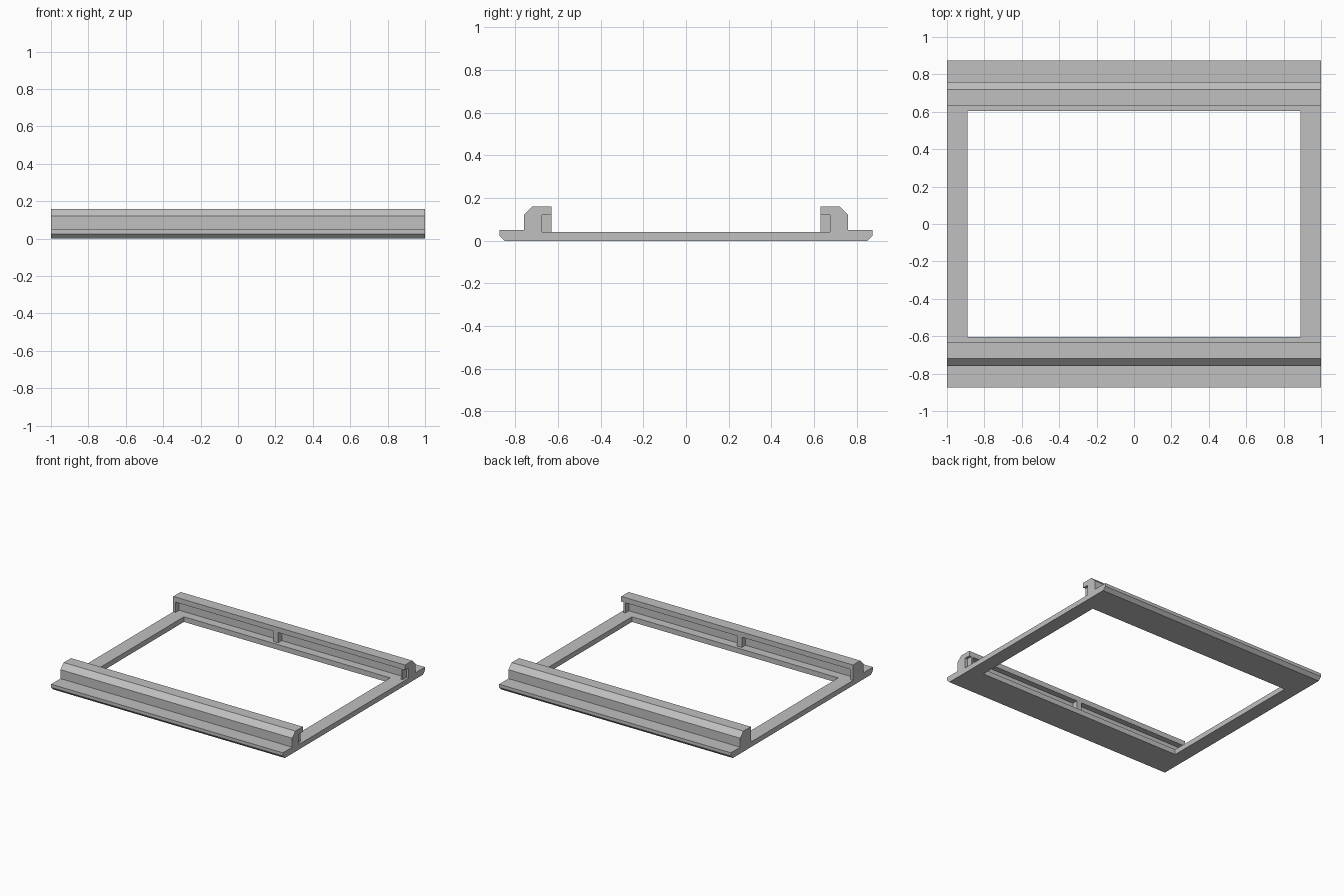
import bpy
import bmesh

default_cube = bpy.data.objects.get("Cube")
if default_cube:
    bpy.data.objects.remove(default_cube, do_unlink=True)

# Single plain grey finish
GREY = (0.53, 0.53, 0.53, 1)
grey = bpy.data.materials.new("plain grey")
grey.use_nodes = True
grey.diffuse_color = GREY
grey.node_tree.nodes["Principled BSDF"].inputs["Base Color"].default_value = GREY


def extrude_profile(name, profile, x0, x1):
    """Extrude a closed (y, z) outline along x."""
    bm = bmesh.new()
    face = bm.faces.new([bm.verts.new((x0, y, z)) for y, z in profile])
    result = bmesh.ops.extrude_face_region(bm, geom=[face])
    moved = [g for g in result["geom"] if isinstance(g, bmesh.types.BMVert)]
    bmesh.ops.translate(bm, verts=moved, vec=(x1 - x0, 0, 0))
    bmesh.ops.recalc_face_normals(bm, faces=bm.faces)
    mesh = bpy.data.meshes.new(name)
    bm.to_mesh(mesh)
    bm.free()
    mesh.materials.append(grey)
    obj = bpy.data.objects.new(name, mesh)
    bpy.context.collection.objects.link(obj)
    return obj


def rectangle(y0, y1, z0, z1):
    return [(y0, z0), (y1, z0), (y1, z1), (y0, z1)]


INNER, LIP, WALL = 0.605, 0.63, 0.675
FLOOR, SLOT_TOP = 0.04, 0.12

# Rail section: chamfered outer flange, upright, bevelled hook and slot
rail_profile = [
    (INNER, 0), (0.85, 0), (0.875, 0.025), (0.875, 0.05),
    (0.76, 0.05), (0.76, SLOT_TOP), (0.72, 0.16), (LIP, 0.16),
    (LIP, SLOT_TOP), (WALL, SLOT_TOP), (WALL, FLOOR), (INNER, FLOOR),
]

for side, sign, mid in (("front", -1, -0.02), ("back", 1, -0.115)):
    extrude_profile(side + "_rail", [(sign * y, z) for y, z in rail_profile], -1, 1)
    # Thin webs across the slot: closed end, middle stop and recessed end
    web = rectangle(sign * LIP, sign * WALL, FLOOR, SLOT_TOP)
    for label, x0, x1 in (("right", -1, -0.98),
                          ("middle", mid - 0.02, mid + 0.02),
                          ("left", 0.965, 0.98)):
        extrude_profile(f"{side}_{label}_slot_web", web, x0, x1)

# Flat bars joining the two rails
for label, x0, x1 in (("right", -1, -0.89), ("left", 0.89, 1)):
    extrude_profile(label + "_side_bar", rectangle(-INNER, INNER, 0, FLOOR), x0, x1)
